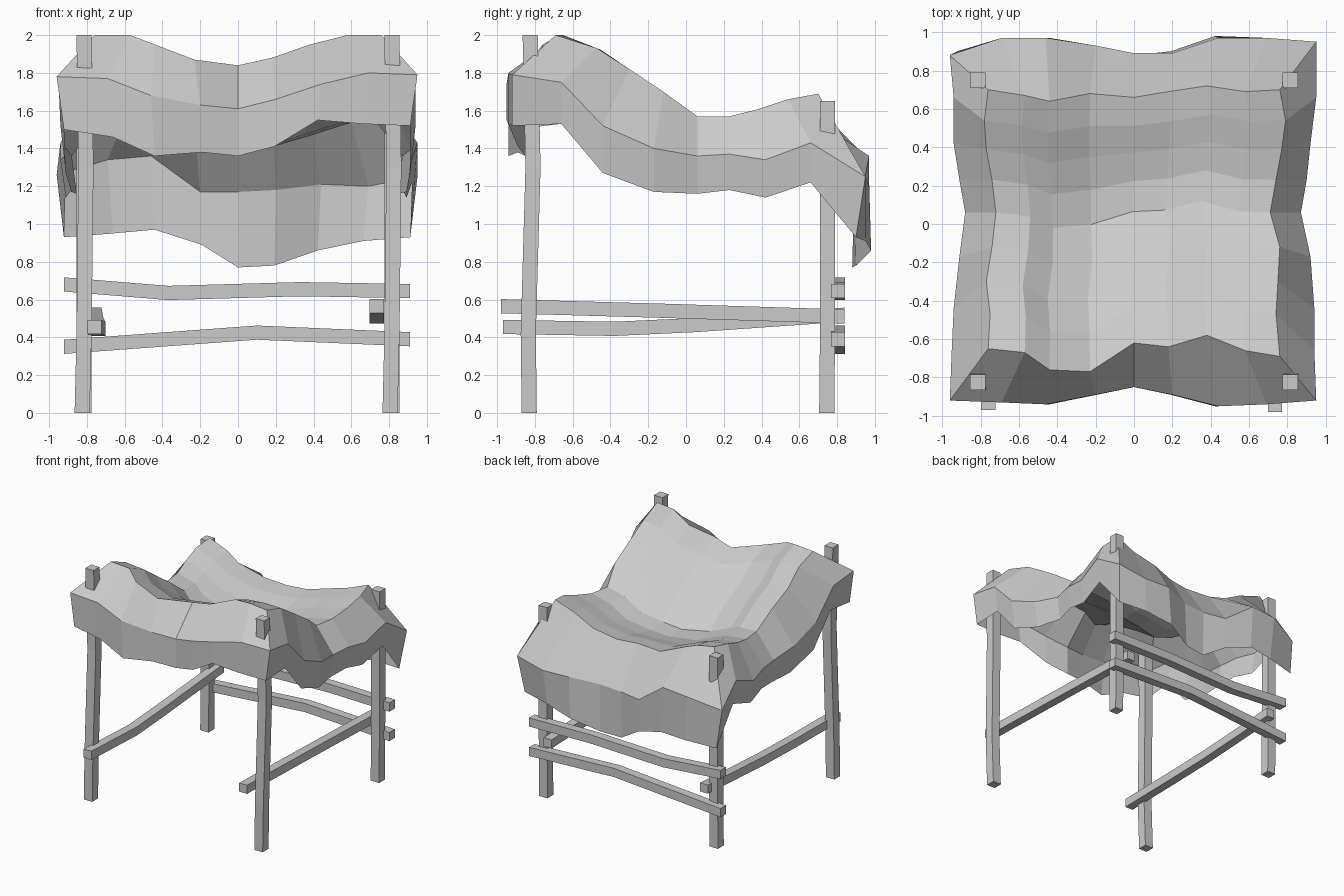
import bpy
import bmesh
from mathutils import Vector

if "Cube" in bpy.data.objects:
    bpy.data.objects.remove(bpy.data.objects["Cube"], do_unlink=True)

grey = bpy.data.materials.new("plain_grey")
grey.use_nodes = True
colour = (0.6, 0.6, 0.6, 1)
grey.diffuse_color = colour
grey.node_tree.nodes["Principled BSDF"].inputs["Base Color"].default_value = colour


def finish(name, bm):
    mesh = bpy.data.meshes.new(name)
    bm.to_mesh(mesh)
    bm.free()
    mesh.materials.append(grey)
    obj = bpy.data.objects.new(name, mesh)
    bpy.context.collection.objects.link(obj)
    return obj


def beam(name, path, axis, width):
    """Square bar swept along a slightly crooked path."""
    bm = bmesh.new()
    u = Vector((0, 1, 0)) if axis == "x" else Vector((1, 0, 0))
    v = Vector((0, 1, 0)) if axis == "z" else Vector((0, 0, 1))
    half = width / 2
    rings = []
    for point in path:
        centre = Vector(point)
        rings.append([bm.verts.new(centre + u * a * half + v * b * half)
                      for a, b in ((-1, -1), (1, -1), (1, 1), (-1, 1))])
    for lower, upper in zip(rings, rings[1:]):
        for k in range(4):
            n = (k + 1) % 4
            bm.faces.new((lower[k], lower[n], upper[n], upper[k]))
    bm.faces.new(rings[0])
    bm.faces.new(rings[-1])
    bmesh.ops.recalc_face_normals(bm, faces=bm.faces[:])
    return finish(name, bm)


def line(xs, ys, zs):
    return [Vector(p) for p in zip(xs, ys, zs)]


def ring(front, right, back, left):
    """Join four edge lines into one closed loop."""
    return front[:-1] + right[:-1] + back[:0:-1] + left[:0:-1]


# Cloth crest: the loop that hangs between the post tops
cols = [-.76, -.57, -.44, -.23, 0, .18, .38, .58, .76]
rows = [-.67, -.47, -.3, -.12, .06, .23, .39, .54, .7]
side_z = [2, 1.93, 1.82, 1.7, 1.57, 1.57, 1.61, 1.66, 1.69]
crest_front = line(cols, [-.65, -.67, -.76, -.77, -.62, -.64, -.58, -.66, -.69],
                   [2, 2, 1.95, 1.87, 1.84, 1.88, 1.95, 2, 2])
crest_back = line(cols, [.7, .67, .64, .68, .66, .69, .72, .69, .7],
                  [1.69, 1.64, 1.58, 1.5, 1.5, 1.5, 1.55, 1.62, 1.69])
crest_right = line([.78, .74, .75, .76, .71, .74, .77, .79, .71], rows, side_z)
crest_left = line([-.77, -.75, -.77, -.74, -.72, -.74, -.77, -.78, -.74], rows, side_z)

# Cloth rim: the outer fold
rim_x = [-.96, -.69, -.46, -.2, 0, .2, .44, .69, .95]
rim_y = [-.92, -.66, -.44, -.17, .06, .23, .42, .66, .93]
rim_z = [1.79, 1.75, 1.52, 1.4, 1.36, 1.37, 1.34, 1.43, 1.25]
rim_front = line(rim_x, [-.92, -.93, -.94, -.89, -.85, -.89, -.95, -.94, -.92],
                 [1.78, 1.77, 1.68, 1.63, 1.61, 1.66, 1.74, 1.8, 1.79])
rim_back = line(rim_x, [.88, .97, .97, .93, .89, .89, .97, .97, .95],
                [1.26, 1.34, 1.36, 1.17, 1.17, 1.18, 1.21, 1.2, 1.25])
rim_right = line([.95, .94, .94, .92, .87, .9, .92, .95, .95], rim_y, rim_z)
rim_left = line([-.96, -.95, -.94, -.91, -.88, -.91, -.94, -.94, -.94], rim_y, rim_z)

# Cloth hem: the lower edge of the skirt
hem_x = [x * .96 for x in rim_x]
hem_z = [1.52, 1.53, 1.27, 1.17, 1.16, 1.18, 1.14, 1.22, .93]
hem_front = line(hem_x, [p.y for p in rim_front],
                 [1.5, 1.46, 1.36, 1.38, 1.36, 1.41, 1.55, 1.53, 1.52])
hem_back = line(hem_x, [.9, .95, .97, .92, .88, .9, .98, .95, .9],
                [.93, .95, .97, .89, .77, .78, .86, .91, .93])
hem_right = line([p.x * .97 for p in rim_right], rim_y, hem_z)
hem_left = line([p.x * .97 for p in rim_left], rim_y, hem_z)

# Corners belong to the front and back lines
for f, r, b, l in ((crest_front, crest_right, crest_back, crest_left),
                   (rim_front, rim_right, rim_back, rim_left),
                   (hem_front, hem_right, hem_back, hem_left)):
    l[0], l[-1], r[0], r[-1] = f[0], b[0], f[-1], b[-1]

# Sagging middle: a patch blended from the four crest lines
bm = bmesh.new()
n = len(cols) - 1


def patch(i, j):
    s, t = i / n, j / n
    across = crest_left[j].lerp(crest_right[j], s)
    along = crest_front[i].lerp(crest_back[i], t)
    corner = crest_front[0].lerp(crest_front[n], s).lerp(
        crest_back[0].lerp(crest_back[n], s), t)
    return across + along - corner


grid = [[bm.verts.new(patch(i, j)) for i in range(n + 1)] for j in range(n + 1)]
for j in range(n):
    for i in range(n):
        bm.faces.new((grid[j][i], grid[j][i + 1], grid[j + 1][i + 1], grid[j + 1][i]))

# Sloping border and hanging skirt
loop = ring(grid[0], [r[n] for r in grid], grid[n], [r[0] for r in grid])
for edge in (ring(rim_front, rim_right, rim_back, rim_left),
             ring(hem_front, hem_right, hem_back, hem_left)):
    outer = [bm.verts.new(p) for p in edge]
    for k in range(len(loop)):
        m = (k + 1) % len(loop)
        bm.faces.new((loop[k], outer[k], outer[m], loop[m]))
    loop = outer
finish("cloth_canopy", bm)

# Four posts, slightly bowed
for side, name in ((-1, "right"), (1, "left")):
    x = side * .815
    beam("front_post_" + name, [(x - .01, -.83, 0), (x, -.835, .42),
                                (x + .01, -.81, 1.3), (x, -.825, 2)], "z", .08)
    beam("back_post_" + name, [(x, .745, 0), (x, .75, .5),
                               (x, .75, 1.1), (x, .75, 1.65)], "z", .08)

# Rails across the back and along both sides
beam("back_rail_upper", [(-.92, .805, .68), (-.37, .805, .635),
                         (.33, .805, .655), (.91, .805, .645)], "x", .075)
beam("back_rail_lower", [(-.92, .805, .35), (.1, .805, .425), (.91, .805, .39)], "x", .075)
beam("side_rail_left", [(.735, -.98, .565), (.735, -.1, .54), (.735, .84, .51)], "y", .075)
beam("side_rail_right", [(-.76, -.97, .455), (-.74, -.38, .445),
                         (-.75, .05, .465), (-.76, .84, .52)], "y", .075)
